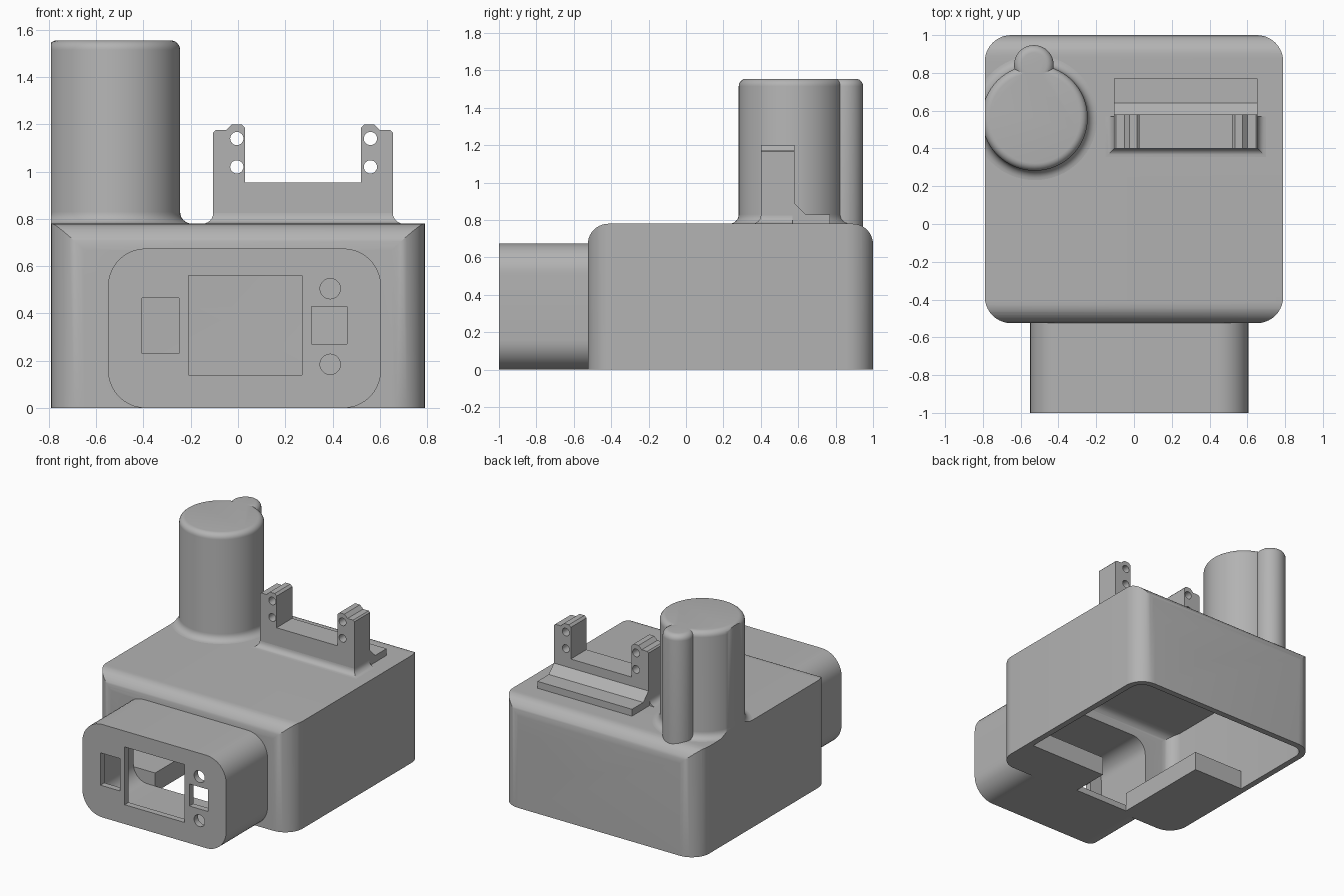
import bpy, bmesh
from math import pi, sin, cos
from mathutils import Vector

cube = bpy.data.objects.get("Cube")
if cube:
    bpy.data.objects.remove(cube, do_unlink=True)

grey = bpy.data.materials.new("plain grey")
grey.use_nodes = True
GREY = (0.45, 0.45, 0.45, 1)
grey.diffuse_color = GREY
grey.node_tree.nodes["Principled BSDF"].inputs["Base Color"].default_value = GREY


def finish(name, bm):
    bmesh.ops.recalc_face_normals(bm, faces=bm.faces)
    mesh = bpy.data.meshes.new(name)
    bm.to_mesh(mesh)
    bm.free()
    mesh.materials.append(grey)
    ob = bpy.data.objects.new(name, mesh)
    bpy.context.collection.objects.link(ob)
    return ob


def prism(name, outline, axis, lo, hi):
    """Extrude a 2D outline along an axis; the other two axes keep their order."""
    place = {"x": lambda u, v: (lo, u, v), "y": lambda u, v: (u, lo, v), "z": lambda u, v: (u, v, lo)}[axis]
    bm = bmesh.new()
    face = bm.faces.new([bm.verts.new(place(u, v)) for u, v in outline])
    ext = bmesh.ops.extrude_face_region(bm, geom=[face])
    step = Vector([(hi - lo) * (a == axis) for a in "xyz"])
    bmesh.ops.translate(bm, vec=step, verts=[g for g in ext["geom"] if isinstance(g, bmesh.types.BMVert)])
    return finish(name, bm)


def rounded(u0, u1, v0, v1, low=0.0, high=0.0, n=10):
    """Rectangle outline with a radius on the low-v and the high-v corners."""
    pts = []
    for k, (u, v, su, sv, r) in enumerate([(u1, v1, 1, 1, high), (u0, v1, -1, 1, high),
                                           (u0, v0, -1, -1, low), (u1, v0, 1, -1, low)]):
        if not r:
            pts.append((u, v))
            continue
        for i in range(n + 1):
            a = pi / 2 * (k + i / n)
            pts.append((u - su * r + r * cos(a), v - sv * r + r * sin(a)))
    return pts


def circle(u, v, r, n=32):
    return [(u + r * cos(2 * pi * i / n), v + r * sin(2 * pi * i / n)) for i in range(n)]


def combine(ob, other, op):
    mod = ob.modifiers.new("cut", "BOOLEAN")
    mod.operation, mod.solver, mod.object = op, "EXACT", other
    bpy.context.view_layer.objects.active = ob
    bpy.ops.object.modifier_apply(modifier=mod.name)
    bpy.data.objects.remove(other, do_unlink=True)


def box_shape(name, inset, bottom):
    """Upright rounded block whose top is filleted only at front and back."""
    w, y0, y1, top = 0.79 - inset, -0.525 + inset, 1 - inset, 0.78 - inset
    ob = prism(name, rounded(-w, w, y0, y1, 0.14 - inset, 0.14 - inset), "z", bottom, 1)
    side = prism("side_profile", rounded(y0, y1, bottom - 0.1, top, 0, 0.11 - inset), "x", -1, 1)
    combine(ob, side, "INTERSECT")
    return ob


def spun(name, cx, cy, profile, n=64):
    """Lathe a radius/height profile round a vertical axis."""
    bm = bmesh.new()
    rings = [[bm.verts.new((x, y, z)) for x, y in circle(cx, cy, r, n)] for r, z in profile]
    for a, b in zip(rings, rings[1:]):
        for i in range(n):
            j = (i + 1) % n
            bm.faces.new((a[i], a[j], b[j], b[i]))
    bm.faces.new(rings[0])
    bm.faces.new(rings[-1])
    return bm


def flare(r, h, n=6):
    """Concave fillet: outward offset and height, from base to top."""
    return [(r * (1 - sin(pi / 2 * i / n)), h + r * (1 - cos(pi / 2 * i / n))) for i in range(n + 1)]


# Hollow housing, open underneath, with the front pod attached
housing = box_shape("housing", 0, 0)
pod = prism("pod", rounded(-0.55, 0.605, 0, 0.675, 0.16, 0.16), "y", -1, -0.5)
combine(housing, pod, "UNION")
combine(housing, box_shape("cavity", 0.045, -0.2), "DIFFERENCE")
combine(housing, prism("pod_cavity", rounded(-0.505, 0.56, 0.045, 0.63, 0.115, 0.115), "y", -0.955, -0.45), "DIFFERENCE")

# Front panel windows and button holes
for u0, u1, v0, v1 in [(-0.405, -0.25, 0.23, 0.465), (-0.21, 0.27, 0.14, 0.56), (0.31, 0.46, 0.27, 0.43)]:
    combine(housing, prism("window", rounded(u0, u1, v0, v1), "y", -1.1, -0.9), "DIFFERENCE")
for v in (0.185, 0.505):
    combine(housing, prism("button_hole", circle(0.39, v, 0.043), "y", -1.1, -0.9), "DIFFERENCE")

# Floor blocks inside the front corners
left_block = prism("floor_block_wide", rounded(-0.75, -0.33, -0.48, 0.27), "z", 0, 0.14)
right_block = prism("floor_block_narrow", rounded(0.115, 0.75, -0.48, -0.2), "z", 0, 0.14)

# Round tower with filleted foot and top, trimmed flush with the housing side
R, TOP, E = 0.28, 1.555, 0.04
cap = [(-E * (1 - cos(pi / 2 * i / 6)), TOP - E + E * sin(pi / 2 * i / 6)) for i in range(7)]
bm = spun("tower", -0.525, 0.562, [(R + 0.05, 0.74)] + [(R + o, z) for o, z in flare(0.05, 0.78)]
          + [(R + o, z) for o, z in cap])
cut = bmesh.ops.bisect_plane(bm, geom=bm.verts[:] + bm.edges[:] + bm.faces[:],
                             plane_co=(-0.79, 0, 0), plane_no=(-1, 0, 0), clear_outer=True)
bmesh.ops.holes_fill(bm, edges=[e for e in bm.edges if e.is_boundary])
tower = finish("tower", bm)
rib = finish("tower_rib", spun("rib", -0.53, 0.842, [(0.105, 0.74)] + [(0.105 + o, z) for o, z in cap], 40))
combine(tower, rib, "UNION")

# Bracket: side outline trimmed by the two-post front outline
bracket = prism("bracket", [(0.4, 0.75), (0.77, 0.75), (0.77, 0.83), (0.64, 0.83), (0.58, 0.89), (0.58, 1.25), (0.4, 1.25)],
                "x", -0.105, 0.655)
MID = 0.275
half = [(0.245, 0.955), (0.245, 1.185), (0.26, 1.2), (0.3, 1.2), (0.325, 1.175), (0.37, 1.175), (0.38, 1.165), (0.38, 0.7)]
front = [(MID + u, v) for u, v in half] + [(MID - u, v) for u, v in reversed(half)]
combine(bracket, prism("front_outline", front, "y", 0.3, 0.9), "INTERSECT")
for u in (-0.005, 0.56):
    for v in (1.02, 1.14):
        combine(bracket, prism("screw_hole", circle(u, v, 0.028, 24), "y", 0.3, 0.7), "DIFFERENCE")

# Concave foot round the front and sides of the bracket
bm = bmesh.new()
rings = []
for o, z in [(0.045, 0.76)] + flare(0.045, 0.78):
    rings.append([bm.verts.new((x, y, z)) for x, y in rounded(-0.105 - o, 0.655 + o, 0.4 - o, 0.57)])
for a, b in zip(rings, rings[1:]):
    for i in range(4):
        bm.faces.new((a[i], a[(i + 1) % 4], b[(i + 1) % 4], b[i]))
bm.faces.new(rings[0])
bm.faces.new(rings[-1])
foot = finish("bracket_foot", bm)

# Smooth curved faces, keep edges crisp
for ob in (housing, tower, bracket, foot):
    bpy.ops.object.select_all(action="DESELECT")
    ob.select_set(True)
    bpy.context.view_layer.objects.active = ob
    bpy.ops.object.shade_smooth_by_angle(angle=0.5)
